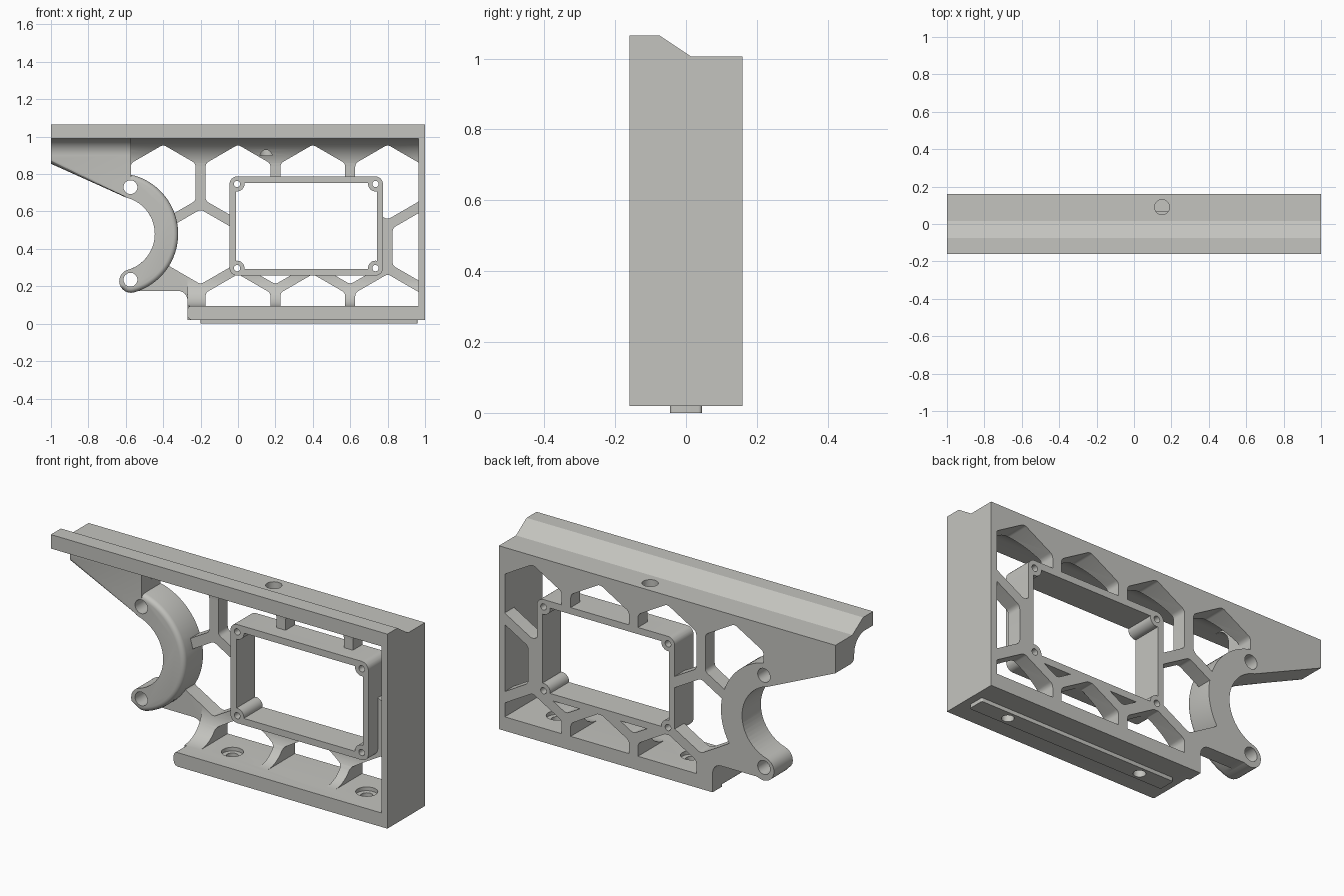
import bpy, bmesh, math
from mathutils import Vector

if "Cube" in bpy.data.objects:
    bpy.data.objects.remove(bpy.data.objects["Cube"])

grey = bpy.data.materials.new("warm_grey")
grey.diffuse_color = (0.55, 0.55, 0.52, 1)
grey.use_nodes = True
grey.node_tree.nodes["Principled BSDF"].inputs["Base Color"].default_value = grey.diffuse_color


def prism(name, pts, a, b, axis="y", bevel=0, pick=None):
    """Extrude a 2D outline from a to b along an axis, optionally rounding picked front edges."""
    put = {"y": lambda u, v, d: (u, d, v),
           "x": lambda u, v, d: (d, u, v),
           "z": lambda u, v, d: (u, v, d)}[axis]
    bm = bmesh.new()
    f = bm.faces.new([bm.verts.new(put(u, v, a)) for u, v in pts])
    front = list(f.edges)
    r = bmesh.ops.extrude_face_region(bm, geom=[f], use_keep_orig=True)
    move = Vector(put(0, 0, b - a))
    bmesh.ops.translate(bm, vec=move, verts=[g for g in r["geom"] if isinstance(g, bmesh.types.BMVert)])
    bmesh.ops.recalc_face_normals(bm, faces=bm.faces)
    if bevel:
        es = [e for e in front if pick((e.verts[0].co + e.verts[1].co) / 2)]
        bmesh.ops.bevel(bm, geom=es, offset=bevel, segments=4, profile=0.5, affect="EDGES")
    me = bpy.data.meshes.new(name)
    bm.to_mesh(me)
    bm.free()
    me.materials.append(grey)
    ob = bpy.data.objects.new(name, me)
    bpy.context.collection.objects.link(ob)
    return ob


def arc(cx, cz, r, a0, a1, n=12):
    return [(cx + r * math.cos(math.radians(a0 + (a1 - a0) * i / n)),
             cz + r * math.sin(math.radians(a0 + (a1 - a0) * i / n))) for i in range(n + 1)]


def circle(cx, cz, r, n=32):
    return arc(cx, cz, r, 0, 360, n)[:-1]


def rect(x0, x1, z0, z1, r=0):
    if not r:
        return [(x0, z0), (x1, z0), (x1, z1), (x0, z1)]
    return (arc(x1 - r, z1 - r, r, 0, 90, 6) + arc(x0 + r, z1 - r, r, 90, 180, 6)
            + arc(x0 + r, z0 + r, r, 180, 270, 6) + arc(x1 - r, z0 + r, r, 270, 360, 6))


def hexagon(cx, cz, R, r):
    """Pointy-top hexagon with rounded corners."""
    pts, c = [], R - r / math.cos(math.radians(30))
    for k in range(6):
        a = 30 + 60 * k
        pts += arc(cx + c * math.cos(math.radians(a)), cz + c * math.sin(math.radians(a)), r, a - 30, a + 30, 5)
    return pts


def combine(base, parts, op):
    for p in parts:
        m = base.modifiers.new("b", "BOOLEAN")
        m.operation, m.solver, m.object = op, "EXACT", p
        bpy.context.view_layer.objects.active = base
        bpy.ops.object.modifier_apply(modifier=m.name)
        bpy.data.objects.remove(p)


BACK, PLATE = 0.16, 0.08
HOLES = [(-0.575, 0.73), (-0.575, 0.235)]
CX, CZ = -0.645, 0.48

# back plate outline, with the notch below the lower lug
outline = ([(-1, 0.855), (-1, 1.0), (1, 1.0), (1, 0.02), (-0.27, 0.02), (-0.27, 0.125)]
           + arc(-0.32, 0.125, 0.05, 0, 90, 6) + [(-0.575, 0.175), (-0.575, 0.668)])
outline.pop(5)
body = prism("bracket_body", outline, PLATE, BACK)

# concave fillets from plate to rail and floor
top_fillet = arc(-0.07, 0.84, 0.15, 90, 0) + [(0.12, 0.84), (0.12, 1.0), (-0.07, 1.0)]
low_fillet = arc(-0.07, 0.245, 0.15, 270, 360) + [(0.12, 0.245), (0.12, 0.06), (-0.07, 0.06)]
combine(body, [prism("top_fillet", top_fillet, -0.573, 0.99, "x"),
               prism("low_fillet", low_fillet, -0.27, 0.99, "x")], "UNION")

# hexagonal lightening holes
cells = [(x, 0.757) for x in (-0.4, 0, 0.4, 0.8)]
cells += [(x, 0.411) for x in (-0.2, 0.2, 0.6, 1.0)]
cells += [(x, 0.065) for x in (0, 0.4, 0.8)]
combine(body, [prism("hex_cutter", hexagon(x, z, 0.2, 0.03), -0.3, 0.3) for x, z in cells], "DIFFERENCE")

# rail, end wall, floor and left web
rail = [(-0.16, 0.99), (-0.16, 1.065), (-0.075, 1.065), (0.015, 1.005), (0.16, 1.005), (0.16, 0.99)]
web = [(-1, 0.855), (-1, 1.0), (-0.573, 1.0), (-0.573, 0.667), (-0.595, 0.673)]
web_fillet = arc(-0.09, 0.9, 0.09, 90, 0) + [(0.05, 0.9), (0.05, 1.0), (-0.09, 1.0)]
floor = ([(1, 0.02), (1, 0.095)] + arc(-0.25, 0.075, 0.02, 90, 180, 5) + arc(-0.245, 0.045, 0.025, 180, 270, 5))
# curved clamp arm with round ends
a = 74
mid, half = 0.2625, 0.0625
arm = arc(CX, CZ, mid + half, -a, a, 40)
arm += arc(CX + mid * math.cos(math.radians(a)), CZ + mid * math.sin(math.radians(a)), half, a, a + 180, 12)[1:]
arm += arc(CX, CZ, mid - half, a, -a, 40)[1:]
arm += arc(CX + mid * math.cos(math.radians(a)), CZ - mid * math.sin(math.radians(a)), half, 180 - a, 360 - a, 12)[1:-1]
combine(body, [
    prism("web", web, 0, BACK, bevel=0.025, pick=lambda c: c.x < -0.7 and c.z < 0.8),
    prism("web_fillet", web_fillet, -1, -0.573, "x"),
    prism("rail", rail, -1, 1, "x"),
    prism("end_wall", rect(0.965, 1, 0.02, 1.0), -0.16, BACK),
    prism("floor", floor, -0.16, BACK),
    prism("arm", arm, 0, BACK, bevel=0.025, pick=lambda c: math.hypot(c.x - CX, c.z - CZ) > mid + 0.02),
    prism("window_frame", rect(-0.045, 0.775, 0.257, 0.787, 0.04), 0, BACK),
    prism("foot_strip", rect(-0.2, 0.96, -0.045, 0.045, 0.01), 0, 0.03, "z")], "UNION")

# clamp bore and window opening
combine(body, [prism("bore", circle(CX, CZ, 0.2, 64), -0.3, 0.3),
               prism("opening", rect(-0.01, 0.742, 0.293, 0.751), -0.3, 0.3)], "DIFFERENCE")

# window corner bosses
corners = [(x, z) for x in (-0.005, 0.735) for z in (0.297, 0.747)]
combine(body, [prism("boss", circle(x, z, 0.0398), 0, BACK) for x, z in corners], "UNION")

# screw holes
cut = [prism("pin", circle(x, z, 0.017, 20), -0.3, 0.3) for x, z in corners]
cut += [prism("lug_hole", circle(x, z, 0.037), -0.3, 0.3) for x, z in HOLES]
for x in (-0.033, 0.765):
    cut += [prism("floor_hole", circle(x, 0, 0.03), -0.1, 0.12, "z"),
            prism("counterbore", circle(x, 0, 0.054), 0.075, 0.12, "z")]
cut.append(prism("rail_hole", circle(0.15, 0.09, 0.04), 0.9, 1.2, "z"))
combine(body, cut, "DIFFERENCE")

bpy.ops.object.select_all(action="DESELECT")
body.select_set(True)
bpy.context.view_layer.objects.active = body
bpy.ops.object.shade_smooth_by_angle(angle=math.radians(30))
